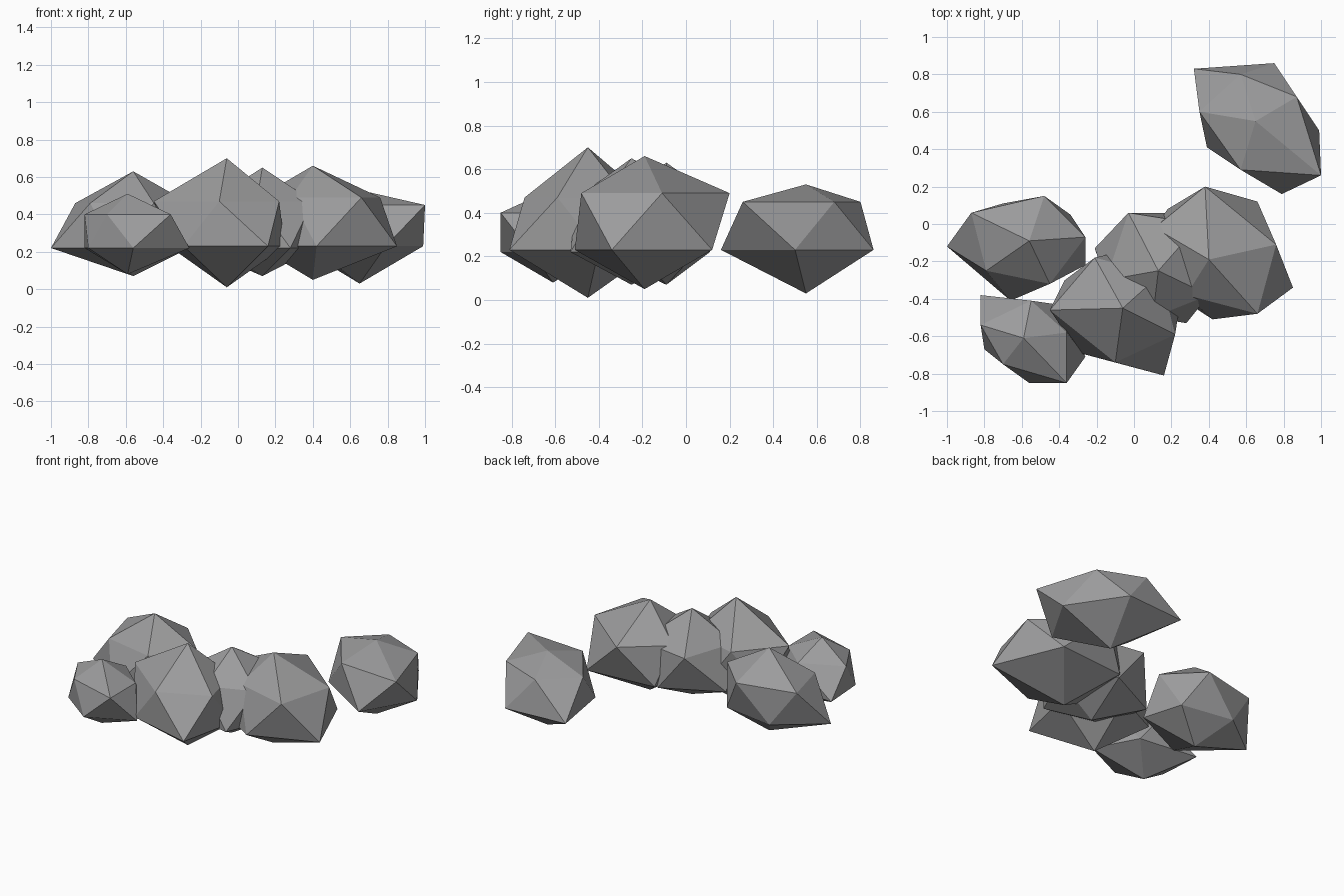
import bpy
import bmesh

default_cube = bpy.data.objects.get("Cube")
if default_cube:
    bpy.data.objects.remove(default_cube, do_unlink=True)

# One plain stone colour
stone = bpy.data.materials.new("grey_stone")
stone.use_nodes = True
stone_colour = (0.33, 0.33, 0.335, 1)
stone.diffuse_color = stone_colour
shader = stone.node_tree.nodes["Principled BSDF"]
shader.inputs["Base Color"].default_value = stone_colour
shader.inputs["Roughness"].default_value = 0.9


def rock(name, centre, heights, upper, lower):
    """Twenty-sided boulder: two tips joined by two staggered five-corner rings.

    Plan positions are absolute; rings run counter-clockwise and each lower
    corner sits between its matching upper corner and the next one.
    """
    top_z, upper_z, lower_z, bottom_z = heights
    bm = bmesh.new()

    def corner(plan, z):
        return bm.verts.new((plan[0], plan[1], z))

    top, bottom = corner(centre, top_z), corner(centre, bottom_z)
    up = [corner(p, upper_z) for p in upper]
    low = [corner(p, lower_z) for p in lower]
    sides = len(up)
    for i in range(sides):
        j = (i + 1) % sides
        bm.faces.new((top, up[i], up[j]))
        bm.faces.new((up[i], low[i], up[j]))
        bm.faces.new((low[i], low[j], up[j]))
        bm.faces.new((bottom, low[j], low[i]))
    bmesh.ops.recalc_face_normals(bm, faces=bm.faces[:])

    mesh = bpy.data.meshes.new(name)
    bm.to_mesh(mesh)
    bm.free()
    mesh.materials.append(stone)
    obj = bpy.data.objects.new(name, mesh)
    bpy.context.scene.collection.objects.link(obj)
    return obj


# Tall boulder at the front of the cluster
rock(
    name="front_boulder",
    centre=(-.06, -.45),
    heights=(.70, .47, .23, .01),
    upper=[(.22, -.59), (.14, -.27), (-.21, -.18), (-.45, -.46), (-.1, -.74)],
    lower=[(.25, -.4), (-.04, -.14), (-.37, -.3), (-.29, -.69), (.16, -.81)],
)

# Boulder wedged between its neighbours
rock(
    name="middle_boulder",
    centre=(.13, -.25),
    heights=(.65, .47, .22, .07),
    upper=[(.4, -.38), (.35, 0), (-.03, .06), (-.15, -.3), (.1, -.5)],
    lower=[(.42, -.2), (.17, .06), (-.21, -.13), (-.1, -.45), (.28, -.53)],
)

# Broad boulder on the model's left
rock(
    name="left_boulder",
    centre=(.4, -.19),
    heights=(.66, .49, .23, .05),
    upper=[(.76, -.11), (.38, .2), (.11, -.02), (.28, -.38), (.66, -.48)],
    lower=[(.66, .12), (.18, .08), (.1, -.3), (.42, -.51), (.85, -.34)],
)

# Wide boulder on the model's right
rock(
    name="right_boulder",
    centre=(-.56, -.09),
    heights=(.63, .46, .22, .07),
    upper=[(-.26, -.07), (-.48, .15), (-.87, .06), (-.79, -.25), (-.45, -.32)],
    lower=[(-.34, .05), (-.7, .11), (-1, -.12), (-.66, -.41), (-.26, -.22)],
)

# Small stone in the front right corner
rock(
    name="small_stone",
    centre=(-.59, -.61),
    heights=(.51, .4, .22, .08),
    upper=[(-.36, -.58), (-.55, -.41), (-.82, -.54), (-.7, -.75), (-.36, -.85)],
    lower=[(-.41, -.43), (-.82, -.38), (-.8, -.67), (-.56, -.85), (-.26, -.71)],
)

# Loose boulder standing apart at the back
rock(
    name="back_boulder",
    centre=(.65, .55),
    heights=(.53, .45, .23, .03),
    upper=[(.87, .68), (.57, .8), (.35, .6), (.57, .29), (1, .26)],
    lower=[(.75, .86), (.32, .83), (.39, .41), (.79, .16), (.99, .5)],
)
